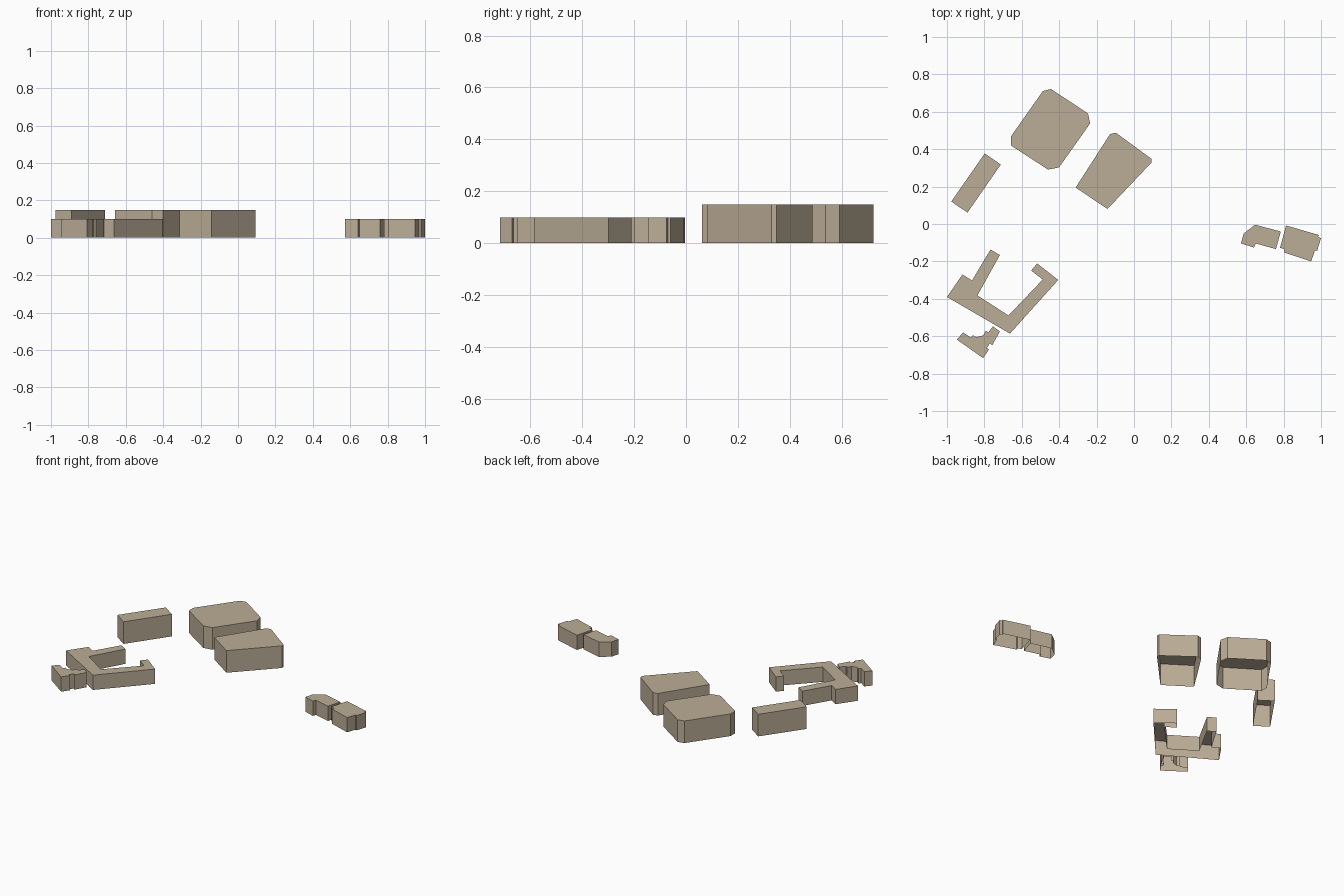
import bpy

TALL, LOW = 0.148, 0.099


def building(name, outline, height):
    """Shell building: vertical walls and a flat roof, open underneath."""
    n = len(outline)
    area = sum(outline[i - 1][0] * outline[i][1] - outline[i][0] * outline[i - 1][1]
               for i in range(n))
    pts = outline if area > 0 else outline[::-1]
    verts = [(x, y, z) for z in (0, height) for x, y in pts]
    walls = [(i, (i + 1) % n, n + (i + 1) % n, n + i) for i in range(n)]
    roof = [tuple(range(n, 2 * n))]
    mesh = bpy.data.meshes.new(name)
    mesh.from_pydata(verts, [], walls + roof)
    mesh.materials.append(stone)
    obj = bpy.data.objects.new(name, mesh)
    bpy.context.collection.objects.link(obj)
    return obj


stone = bpy.data.materials.new("stone")
stone.diffuse_color = (0.50, 0.42, 0.31, 1)

# Large halls with chamfered corners
building("large_hall", [(-.487, .711), (-.444, .722), (-.246, .591), (-.235, .537),
                        (-.401, .302), (-.46, .291), (-.658, .42), (-.658, .468)], TALL)
building("second_hall", [(-.128, .481), (-.097, .488), (.094, .348), (.094, .329),
                         (-.142, .08), (-.312, .195)], TALL)

# Narrow rectangular block
building("narrow_block", [(-.798, .377), (-.712, .318), (-.89, .061), (-.977, .12)], TALL)

# Courtyard building with two wings
building("courtyard_building", [(-.767, -.136), (-.717, -.166), (-.837, -.382),
                                (-.671, -.489), (-.488, -.297), (-.55, -.249),
                                (-.518, -.211), (-.405, -.299), (-.663, -.586),
                                (-1, -.39), (-.917, -.27), (-.866, -.302)], LOW)

# Small house with a stepped outline
building("stepped_house", [(-.914, -.58), (-.872, -.607), (-.861, -.594), (-.845, -.605),
                           (-.807, -.596), (-.792, -.57), (-.779, -.58), (-.754, -.547),
                           (-.717, -.575), (-.759, -.65), (-.77, -.636), (-.787, -.664),
                           (-.775, -.671), (-.807, -.717), (-.947, -.618)], LOW)

# Pair of houses on the right
building("left_house", [(.647, -.004), (.785, -.04), (.759, -.134), (.65, -.104),
                        (.642, -.126), (.572, -.104), (.586, -.051)], LOW)
building("right_house", [(.813, -.008), (.989, -.059), (.984, -.07), (1, -.075),
                         (.979, -.144), (.968, -.141), (.947, -.2), (.802, -.152),
                         (.806, -.136), (.781, -.127)], LOW)
